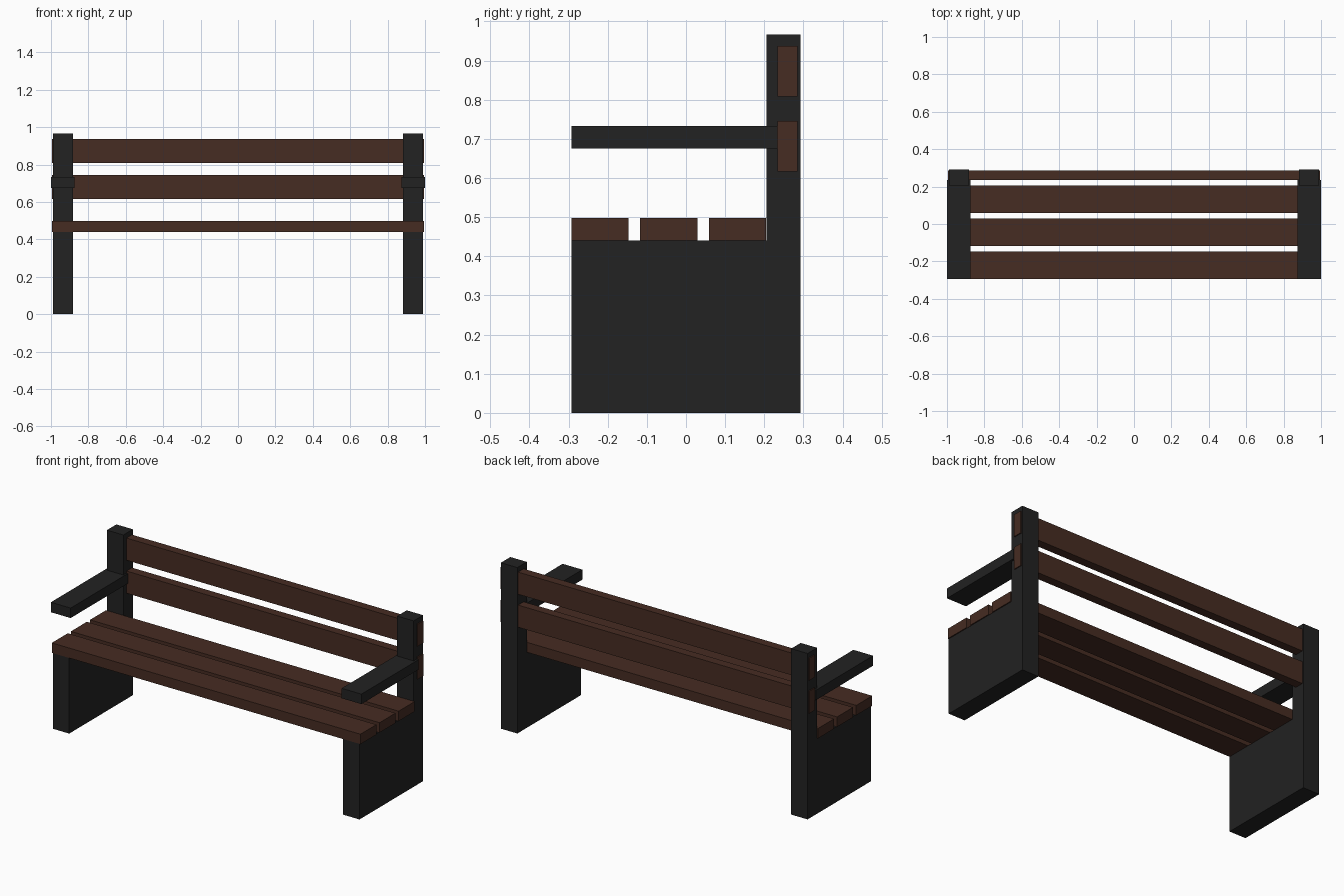
import bpy
import bmesh

if "Cube" in bpy.data.objects:
    bpy.data.objects.remove(bpy.data.objects["Cube"])


def material(name, rgb):
    m = bpy.data.materials.new(name)
    m.diffuse_color = (*rgb, 1)
    m.use_nodes = True
    m.node_tree.nodes["Principled BSDF"].inputs["Base Color"].default_value = m.diffuse_color
    return m


iron = material("charcoal", (0.016, 0.016, 0.016))
wood = material("dark_brown_wood", (0.061, 0.025, 0.016))


def extrude_x(name, profile, x0, x1, mat):
    """Solid made from a (y, z) profile swept from x0 to x1."""
    bm = bmesh.new()
    face = bm.faces.new([bm.verts.new((x0, y, z)) for y, z in profile])
    ext = bmesh.ops.extrude_face_region(bm, geom=[face])
    verts = [g for g in ext["geom"] if isinstance(g, bmesh.types.BMVert)]
    bmesh.ops.translate(bm, verts=verts, vec=(x1 - x0, 0, 0))
    bmesh.ops.recalc_face_normals(bm, faces=bm.faces)
    me = bpy.data.meshes.new(name)
    bm.to_mesh(me)
    bm.free()
    me.materials.append(mat)
    ob = bpy.data.objects.new(name, me)
    bpy.context.collection.objects.link(ob)
    return ob


def box(name, x, y, z, mat):
    rect = [(y[0], z[0]), (y[1], z[0]), (y[1], z[1]), (y[0], z[1])]
    return extrude_x(name, rect, x[0], x[1], mat)


# L-shaped side: solid leg panel with the rear post rising from it
side = [(-0.293, 0), (0.292, 0), (0.292, 0.966), (0.205, 0.966),
        (0.205, 0.44), (-0.293, 0.44)]
for label, s in (("left", -1), ("right", 1)):
    extrude_x(label + "_side_frame", side, *sorted((s * 0.882, s * 0.988)), iron)
    box(label + "_armrest", sorted((s * 0.873, s * 1.0)),
        (-0.293, 0.234), (0.675, 0.733), iron)

# Three seat slats
for i in range(3):
    y = -0.293 + i * 0.1757
    box(f"seat_slat_{i + 1}", (-0.994, 0.994), (y, y + 0.1465), (0.44, 0.498), wood)

# Two back slats, ends showing just outside the posts
for i, z in enumerate((0.616, 0.808)):
    box(f"back_slat_{i + 1}", (-0.994, 0.994), (0.234, 0.285), (z, z + 0.129), wood)
